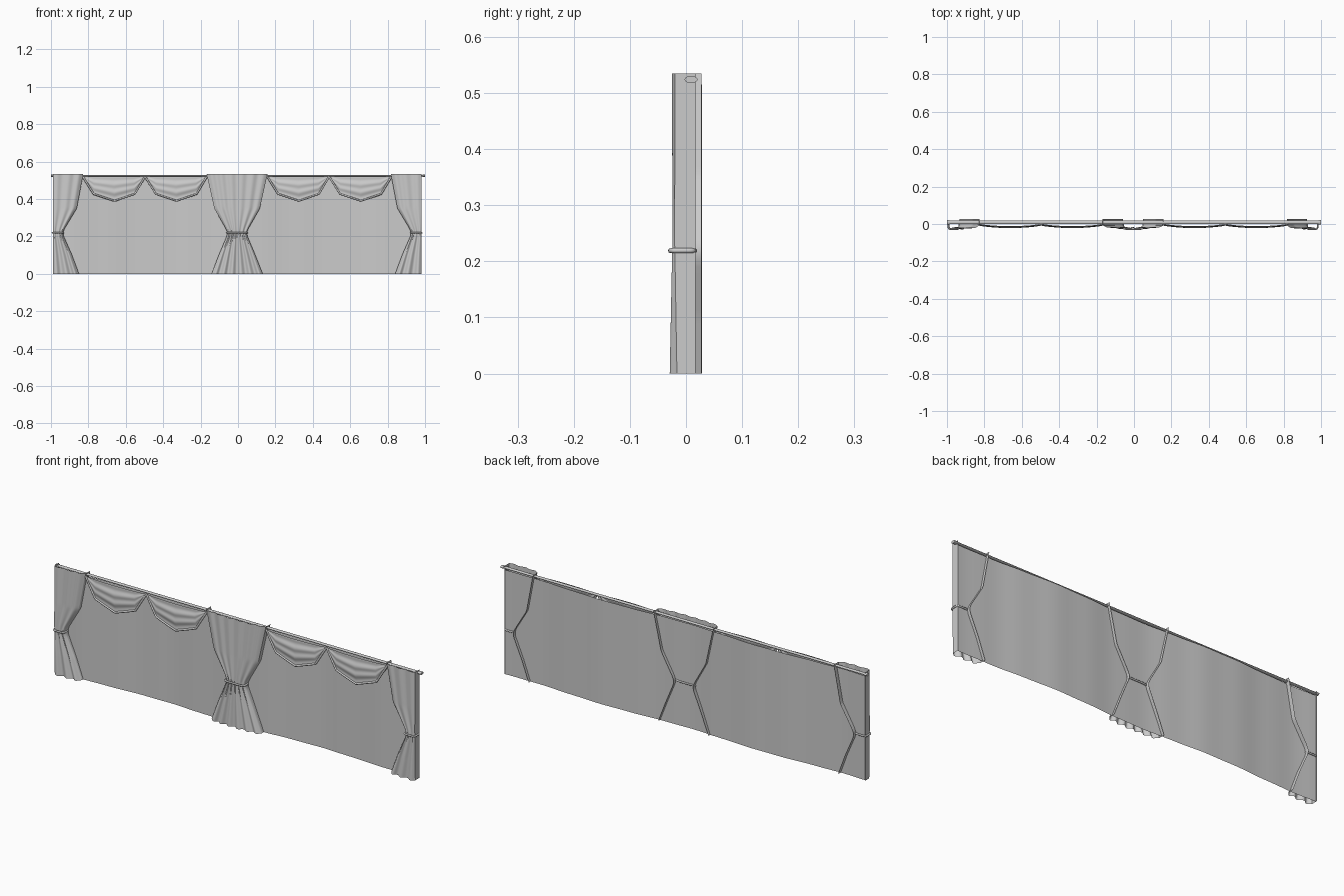
import bpy, bmesh, math
from math import sin, cos, pi

if "Cube" in bpy.data.objects:
    bpy.data.objects.remove(bpy.data.objects["Cube"])

C = -0.005          # fabric is centred slightly left of the rod
FRONT = -0.029


def grid(name, nu, nv, f):
    """Smooth-shaded sheet from a function of (u, v) in 0..1."""
    bm = bmesh.new()
    rows = [[bm.verts.new(f(i / nu, j / nv)) for i in range(nu + 1)] for j in range(nv + 1)]
    for j in range(nv):
        for i in range(nu):
            bm.faces.new((rows[j][i], rows[j][i + 1], rows[j + 1][i + 1], rows[j + 1][i]))
    bmesh.ops.recalc_face_normals(bm, faces=bm.faces)
    me = bpy.data.meshes.new(name)
    bm.to_mesh(me)
    bm.free()
    ob = bpy.data.objects.new(name, me)
    bpy.context.collection.objects.link(ob)
    bpy.ops.object.select_all(action='DESELECT')
    ob.select_set(True)
    bpy.context.view_layer.objects.active = ob
    bpy.ops.object.shade_smooth_by_angle(angle=math.radians(50))
    return ob


def tube(name, pts, r, closed=False):
    """Round cord along a path."""
    cu = bpy.data.curves.new(name, 'CURVE')
    cu.dimensions = '3D'
    cu.bevel_depth = r
    cu.bevel_resolution = 2
    cu.use_fill_caps = True
    sp = cu.splines.new('POLY')
    sp.points.add(len(pts) - 1)
    for p, q in zip(sp.points, pts):
        p.co = (*q, 1)
    sp.use_cyclic_u = closed
    ob = bpy.data.objects.new(name, cu)
    bpy.context.collection.objects.link(ob)
    return ob


def interp(t, pts):
    """Piecewise linear lookup in (key, value) pairs."""
    for (a, va), (b, vb) in zip(pts, pts[1:]):
        if t <= b:
            return va + (vb - va) * (t - a) / (b - a)
    return pts[-1][1]


# Sheer backing curtain with soft waves
def sheer(u, v):
    x = -0.985 + 1.97 * u
    y = 0.018 - 0.008 * cos(2 * pi * x / 0.87) + 0.003 * x + 0.001 * sin(31 * x)
    return (C + x, min(y, 0.03), 0.515 * v)


grid("sheer_curtain", 120, 2, sheer)

# Flattened rod with end caps
for name, length, x, ry, rz in (("rod", 1.98, 0, 0.0095, 0.0045),
                                ("rod_cap_left", 0.014, -0.993, 0.0115, 0.0065),
                                ("rod_cap_right", 0.014, 0.993, 0.0115, 0.0065)):
    bpy.ops.mesh.primitive_cylinder_add(vertices=20, radius=1, depth=length,
                                        location=(x, 0.009, 0.524), rotation=(0, pi / 2, 0))
    ob = bpy.context.object
    ob.name = name
    ob.scale = (rz, ry, 1)
    bpy.ops.object.shade_smooth_by_angle(angle=math.radians(50))


# Gathered drapes: edge tables give x against height
def drape(name, left, right, folds, side, ends):
    def f(u, v):
        z = 0.535 * v
        a, b = interp(z, left), interp(z, right)
        n = 0.04
        t = min(max((u - n) / (1 - 2 * n), 0), 1)
        # pleats deepen toward the hem and flatten at the tie
        amp = interp(z, [(0, 0.007), (0.2, 0.003), (0.24, 0.002), (0.535, 0.003)])
        edge = 1.0
        if ends[0]:
            edge *= min(1, sin(pi / 2 * min(1, t / 0.4)) ** 0.7)
        if ends[1]:
            edge *= min(1, sin(pi / 2 * min(1, (1 - t) / 0.4)) ** 0.7)
        y = -0.010 - 0.012 * edge + amp * cos(2 * pi * folds * t + 0.6 * sin(5 * t))
        y = max(y, FRONT)
        # side returns toward the back
        if u < n:
            k = 1 - u / n
            y += ((0.028 if ends[0] else 0.017) - y) * k
        if u > 1 - n:
            k = (u - 1 + n) / n
            y += ((0.028 if ends[1] else 0.017) - y) * k
        return (C + side * (a + (b - a) * t), y, z)
    grid(name, 100, 48, f)


def tie(name, x0, x1):
    # Squared-off loop round the waist
    cx, hx = (x0 + x1) / 2, (x1 - x0) / 2
    pts = []
    for i in range(40):
        a = 2 * pi * i / 40
        c, s = cos(a), sin(a)
        pts.append((C + cx + hx * math.copysign(abs(c) ** 0.4, c),
                    -0.006 + 0.0215 * math.copysign(abs(s) ** 0.4, s), 0.219))
    tube(name, pts, 0.0045, True)


mid = [(0, 0.137), (0.1, 0.098), (0.2, 0.056), (0.22, 0.052), (0.24, 0.06),
       (0.35, 0.122), (0.535, 0.163)]
drape("centre_drape", [(z, -x) for z, x in mid], mid, 6, 1, (True, True))
tie("centre_tie", -0.054, 0.054)

inner = [(0, 0.845), (0.1, 0.882), (0.2, 0.926), (0.22, 0.93), (0.24, 0.923),
         (0.35, 0.857), (0.535, 0.822)]
outer = [(0, 0.985), (0.535, 0.985)]
for s, n in ((-1, "left"), (1, "right")):
    drape(n + "_drape", inner, outer, 3, s, (True, False))
    tie(n + "_tie", *sorted((s * 0.93, s * 0.987)))

# Swags hung from the rod, each edged with a cord
HEM = [(0, 0, 0), (0.18, 0.175, -0.093), (0.5, 0.51, -0.13), (0.82, 0.835, -0.093), (1, 1, 0)]


def swag(name, x0, x1):
    def f(u, v):
        hx = interp(u, [(k, x) for k, x, z in HEM])
        hz = interp(u, [(k, z) for k, x, z in HEM])
        x = u + (hx - u) * v
        belly = sin(pi * min(max(u, 0), 1)) ** 0.7 if 0 < u < 1 else 0
        y = -0.003 - belly * (0.006 + 0.012 * sin(pi * (0.1 + 0.75 * v)) + 0.0018 * cos(6 * pi * v))
        return (C + x0 + (x1 - x0) * x, y, 0.52 + hz * v)
    grid(name, 50, 30, f)
    tube(name + "_cord", [f(i / 50, 1) for i in range(51)], 0.005)


for i, (a, b) in enumerate(((0.162, 0.492), (0.492, 0.825))):
    swag("right_swag_%d" % i, a, b)
    swag("left_swag_%d" % i, -b, -a)
